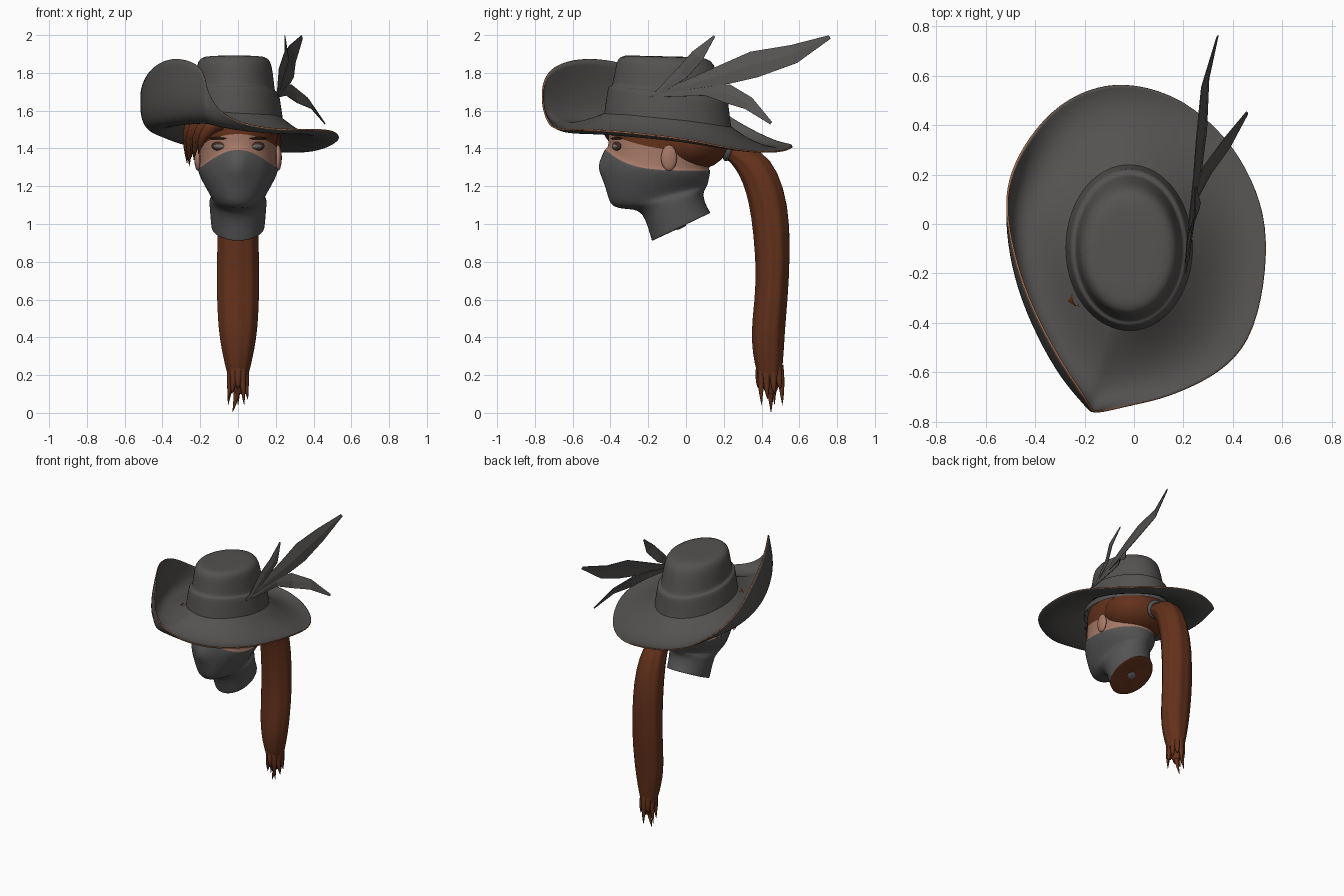
import bpy, bmesh, math
from mathutils import Vector

if "Cube" in bpy.data.objects:
    bpy.data.objects.remove(bpy.data.objects["Cube"])


def material(name, r, g, b):
    m = bpy.data.materials.new(name)
    m.use_nodes = True
    m.diffuse_color = (r, g, b, 1)
    bsdf = m.node_tree.nodes["Principled BSDF"]
    bsdf.inputs["Base Color"].default_value = (r, g, b, 1)
    bsdf.inputs["Roughness"].default_value = 0.8
    return m


FELT = material("charcoal felt", 0.09, 0.085, 0.082)
CLOTH = material("grey cloth", 0.09, 0.09, 0.093)
HAIR = material("auburn hair", 0.125, 0.031, 0.011)
SKIN = material("skin", 0.38, 0.19, 0.135)
TRIM = material("copper trim", 0.35, 0.13, 0.06)
DARK = material("dark brown", 0.06, 0.025, 0.016)
EYE = material("eye grey", 0.17, 0.16, 0.155)


def add_mesh(name, rows, mats, closed=True, smooth=True, band_mats=None, levels=1):
    """Skin rows of points into a sheet; band_mats picks a material per band."""
    bm = bmesh.new()
    grid = [[bm.verts.new(p) for p in row] for row in rows]
    count = len(rows[0])
    for i in range(len(grid) - 1):
        for j in range(count if closed else count - 1):
            k = (j + 1) % count
            f = bm.faces.new((grid[i][j], grid[i][k], grid[i + 1][k], grid[i + 1][j]))
            f.smooth = smooth
            f.material_index = band_mats[i] if band_mats else 0
    bmesh.ops.recalc_face_normals(bm, faces=bm.faces)
    mesh = bpy.data.meshes.new(name)
    bm.to_mesh(mesh)
    bm.free()
    for m in mats:
        mesh.materials.append(m)
    ob = bpy.data.objects.new(name, mesh)
    bpy.context.collection.objects.link(ob)
    if levels:
        s = ob.modifiers.new("smooth", "SUBSURF")
        s.levels = s.render_levels = levels
    return ob


def ring(yf, zf, yb, zb, w, power=1, nose=0, cx=0, ripple=0, n=36):
    """Tilted oval from a front point, a back point and a half width."""
    pts = []
    for j in range(n):
        a = math.tau * j / n
        s = 1 + ripple * math.cos(9 * a)
        t = (1 + s * math.cos(a)) / 2
        bump = nose * math.exp(-(math.sin(a) / 0.25) ** 2) if math.cos(a) > 0 else 0
        z = zb + (zf - zb) * max(t, 0) ** power
        pts.append((cx + s * w * math.sin(a), yb + (yf - yb) * t - bump, z))
    return pts


def ball(name, loc, scale, mat, rot=(0, 0, 0)):
    bpy.ops.mesh.primitive_uv_sphere_add(segments=24, ring_count=14, location=loc, rotation=rot)
    ob = bpy.context.object
    ob.name = name
    ob.scale = scale
    ob.data.materials.append(mat)
    bpy.ops.object.shade_smooth()


def lock(name, a, b, c, r):
    """Tapered strand of hair along a bent path."""
    a, b, c = Vector(a), Vector(b), Vector(c)
    cu = bpy.data.curves.new(name, "CURVE")
    cu.dimensions = "3D"
    cu.bevel_depth = r
    cu.bevel_resolution = 2
    sp = cu.splines.new("POLY")
    sp.points.add(7)
    for i, p in enumerate(sp.points):
        t = i / 7
        p.co = (*(a * (1 - t) ** 2 + b * 2 * t * (1 - t) + c * t * t), 1)
        p.radius = 1.02 - t ** 1.5
    sp.use_smooth = True
    cu.materials.append(HAIR)
    bpy.context.collection.objects.link(bpy.data.objects.new(name, cu))


# Hat brim: swept from the crown base to a wavy rim, curled up on one side
RIM = [(-.18, -.73, 1.82), (-.17, -.765, 1.72), (-.11, -.755, 1.6), (0, -.73, 1.54),
       (.1, -.71, 1.515), (.21, -.67, 1.5), (.35, -.6, 1.5), (.47, -.48, 1.5), (.53, -.25, 1.48),
       (.54, 0, 1.45), (.48, .18, 1.41), (.38, .35, 1.38), (.2, .51, 1.38),
       (0, .57, 1.41), (-.15, .56, 1.42), (-.3, .49, 1.43), (-.42, .36, 1.49),
       (-.5, .21, 1.58), (-.52, .08, 1.67), (-.5, -.07, 1.76), (-.45, -.25, 1.83),
       (-.37, -.43, 1.875), (-.27, -.6, 1.875)]
RIM = [Vector(p) for p in RIM]
CENTRE = Vector((-.02, -.09, 0))
STEPS = 7
rows = [[] for _ in range(STEPS + 1)]
for p in RIM:
    a = math.atan2((p.y - CENTRE.y) / .32, (p.x - CENTRE.x) / .25)
    inner = CENTRE + Vector((.25 * math.cos(a), .32 * math.sin(a), 0))
    inner.z = 1.56 - .12 * (inner.y + .09)
    curl = min(max((p.z - 1.5) / .36, 0), 1)
    mid = inner.lerp(p, .6 + curl)
    mid.y = max(mid.y, -.82)
    mid.z = 1.395 - .06 * p.y - .05 * curl
    for i in range(STEPS + 1):
        t = i / STEPS
        rows[i].append(inner * (1 - t) ** 2 + mid * 2 * t * (1 - t) + p * t * t)
brim = add_mesh("hat_brim", rows, [FELT, TRIM], levels=2)
solid = brim.modifiers.new("thickness", "SOLIDIFY")
solid.thickness = .008
solid.offset = 0
solid.material_offset_rim = 1

# Hat crown with its wide band
crown = [(-.44, 1.54, .25, 1.47, .265), (-.43, 1.62, .235, 1.55, .255),
         (-.415, 1.715, .225, 1.645, .24), (-.412, 1.73, .22, 1.66, .235),
         (-.395, 1.73, .2, 1.665, .218), (-.39, 1.745, .195, 1.68, .215),
         (-.375, 1.82, .172, 1.78, .205), (-.365, 1.875, .15, 1.85, .195),
         (-.33, 1.895, .11, 1.88, .165), (-.25, 1.89, .02, 1.885, .1),
         (-.12, 1.888, -.12, 1.888, 0)]
add_mesh("hat_crown", [ring(*r, cx=-.02) for r in crown], [FELT])


# Feathers: folded blades given as centre and half width
def feather(name, path):
    rows = []
    for i, (x, y, z, h) in enumerate(path):
        a, b = path[max(i - 1, 0)], path[min(i + 1, len(path) - 1)]
        side = Vector((0, a[2] - b[2], b[1] - a[1])).normalized() * h
        side.x = -.3 * h
        c = Vector((x, y, z))
        rows.append([c - side, c + Vector((.15 * h, 0, 0)), c + side])
    ob = add_mesh(name, rows, [FELT], closed=False, smooth=False, levels=0)
    ob.modifiers.new("thickness", "SOLIDIFY").thickness = .004


feather("long_feather", [(.21, -.2, 1.68, .008), (.23, 0, 1.735, .025), (.26, .21, 1.795, .055),
                         (.275, .36, 1.845, .07), (.29, .57, 1.9, .05), (.34, .76, 1.99, .01)])
feather("upright_feather", [(.21, -.18, 1.67, .008), (.23, -.02, 1.8, .035),
                            (.26, .06, 1.89, .035), (.25, .15, 1.995, .005)])
feather("drooping_feather", [(.22, -.15, 1.68, .008), (.25, .1, 1.71, .03), (.3, .22, 1.69, .05),
                             (.38, .33, 1.64, .035), (.46, .45, 1.535, .008)])

# Head: neck underside, cloth mask, skin, then hair under the hat
head = [(-.02, .985, -.03, .985, 0), (-.178, .912, .128, 1.058, .136), (-.18, .91, .13, 1.06, .14),
        (-.183, .917, .127, 1.065, .142), (-.2, .98, .1, 1.11, .147), (-.23, 1.06, .09, 1.16, .152),
        (-.28, 1.08, .1, 1.18, .152), (-.36, 1.08, .11, 1.2, .138), (-.405, 1.105, .115, 1.21, .148),
        (-.42, 1.17, .12, 1.225, .176, 1.3), (-.43, 1.24, .122, 1.24, .197, 1, .015),
        (-.435, 1.3, .125, 1.255, .207, 2, .043), (-.43, 1.36, .13, 1.275, .212, 4, .02),
        (-.425, 1.4, .13, 1.285, .213, 5, .005), (-.415, 1.403, .12, 1.288, .205, 5, .005),
        (-.41, 1.42, .13, 1.32, .204, 3), (-.412, 1.475, .15, 1.37, .203, 2.5),
        (-.41, 1.54, .2, 1.46, .215), (-.39, 1.59, .2, 1.54, .215), (-.1, 1.62, -.12, 1.62, 0)]
bands = [0] * 2 + [1] * 11 + [2] * 3 + [0] * 3
add_mesh("masked_head", [ring(*r) for r in head], [HAIR, CLOTH, SKIN], band_mats=bands)
ball("neck_socket", (0, -.025, .983), (.03, .03, .006), EYE, (.445, 0, 0))

# Eyes, brows and ears, mirrored
for side, word in ((1, "left"), (-1, "right")):
    turn = (0, 0, side * .5)
    ball(word + "_eye_socket", (side * .1, -.368, 1.412), (.046, .014, .024), DARK, turn)
    ball(word + "_eye", (side * .1, -.372, 1.411), (.034, .014, .014), EYE, turn)
    ball(word + "_brow", (side * .105, -.368, 1.453), (.055, .014, .007), DARK, turn)
    ball(word + "_ear", (side * .212, -.09, 1.35), (.02, .042, .068), SKIN)

# Hair: skull cap, side-swept fringe and nape tie
ball("hair_cap", (0, .02, 1.435), (.23, .21, .155), HAIR)
for i in range(6):
    s = i / 5
    lock("fringe_lock", (-.1 - .12 * s, -.4 + .1 * s, 1.54), (-.19 - .09 * s, -.43 + .1 * s, 1.5),
         (-.21 - .06 * s, -.35 + .17 * s, 1.37 - .08 * s + .03 * (i % 2)), .045)
bpy.ops.mesh.primitive_torus_add(location=(0, .23, 1.395), rotation=(1.2, 0, 0),
                                 major_radius=.05, minor_radius=.016)
tie = bpy.context.object
tie.name = "hair_tie"
tie.data.materials.append(CLOTH)
bpy.ops.object.shade_smooth()

# Ponytail with a ragged end
tail = [(.17, 1.36, .19, 1.44, .045), (.215, 1.35, .25, 1.43, .046), (.26, 1.3, .35, 1.41, .065),
        (.3, 1.23, .45, 1.35, .085), (.335, 1.12, .52, 1.2, .1), (.36, .95, .555, 1, .107),
        (.377, .7, .548, .7, .113), (.352, .5, .53, .5, .107), (.348, .38, .522, .38, .095),
        (.362, .26, .515, .26, .07), (.395, .16, .5, .16, .045), (.425, .1, .475, .1, .02)]
add_mesh("ponytail", [ring(*r, ripple=.03) for r in tail], [HAIR])
for i in range(10):
    a = math.tau * i / 10
    x, y = math.sin(a), math.cos(a)
    lock("tail_tip", (.035 * x, .443 + .05 * y, .25), (.045 * x, .445 + .065 * y, .13),
         (.055 * x, .45 + .06 * y, .04 + .03 * (i * 3 % 4)), .022)
lock("tail_point", (0, .44, .2), (0, .45, .1), (-.03, .45, 0), .025)
